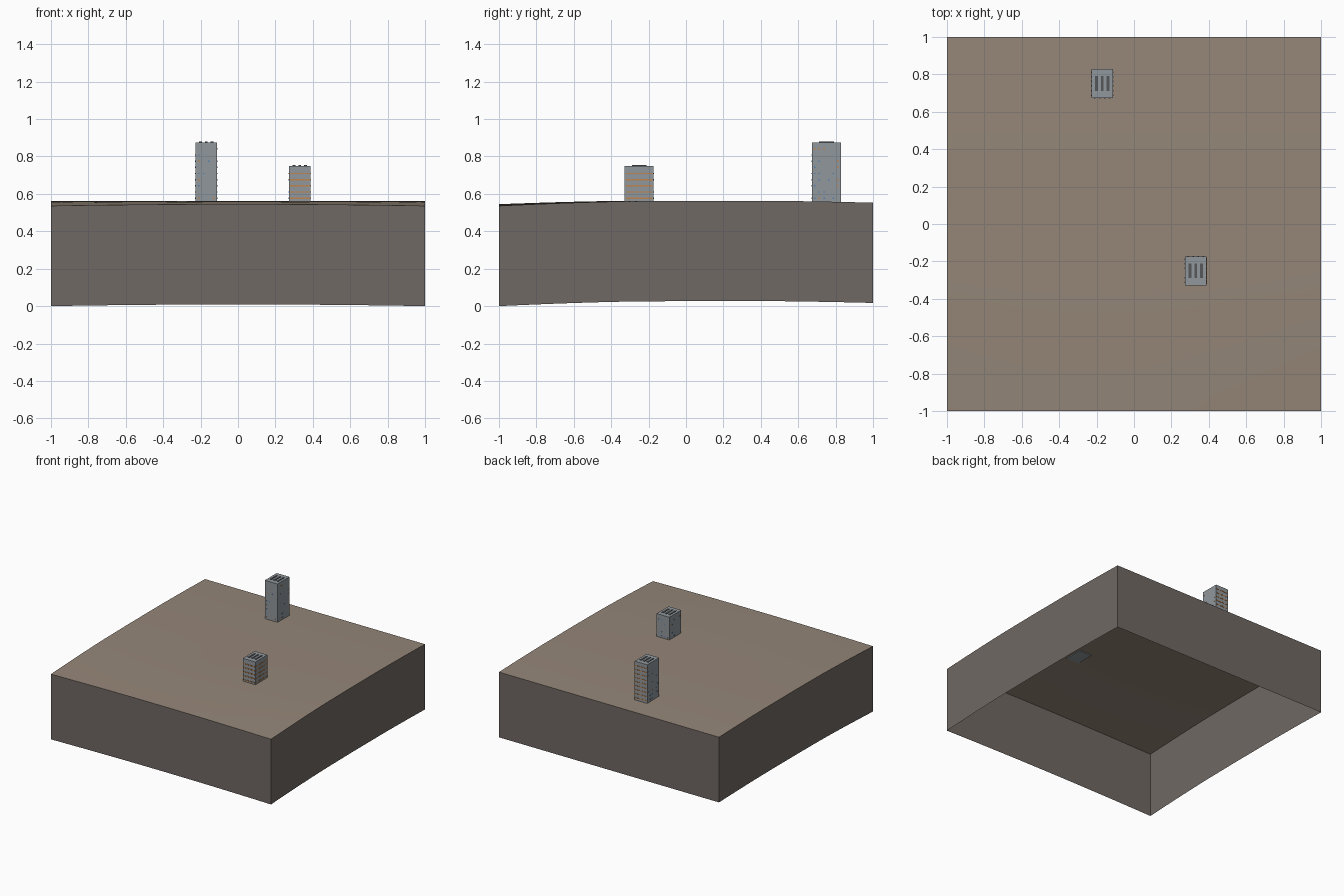
import bpy, bmesh, random
from mathutils import Matrix, Vector

random.seed(4)
if "Cube" in bpy.data.objects:
    bpy.data.objects.remove(bpy.data.objects["Cube"], do_unlink=True)


def material(name, rgb):
    m = bpy.data.materials.new(name)
    m.use_nodes = True
    m.diffuse_color = (*rgb, 1)
    m.node_tree.nodes["Principled BSDF"].inputs["Base Color"].default_value = (*rgb, 1)
    return m


earth = material("brown_earth", (0.30, 0.24, 0.19))
soil = material("dark_soil", (0.16, 0.14, 0.125))
concrete = material("grey_concrete", (0.28, 0.31, 0.33))
vent = material("dark_vent", (0.09, 0.095, 0.10))
orange = material("orange_light", (0.55, 0.22, 0.06))
blue = material("blue_glass", (0.08, 0.22, 0.48))


def finish(name, bm, *mats):
    mesh = bpy.data.meshes.new(name)
    bm.to_mesh(mesh)
    bm.free()
    for m in mats:
        mesh.materials.append(m)
    ob = bpy.data.objects.new(name, mesh)
    bpy.context.collection.objects.link(ob)
    return ob


def box(bm, centre, size, index=0):
    mat = Matrix.Translation(centre) @ Matrix.Diagonal((*size, 1))
    made = bmesh.ops.create_cube(bm, size=1, matrix=mat)
    for f in {f for v in made["verts"] for f in v.link_faces}:
        f.material_index = index


def height(x, y):
    front = max(0, (-y - 0.3) / 0.7) ** 1.5
    back = max(0, (y - 0.4) / 0.6) ** 1.5
    return 0.563 - 0.018 * front - 0.01 * back - 0.009 * x * x * max(0, -y)


# Gently rolling ground surface
bm = bmesh.new()
bmesh.ops.create_grid(bm, x_segments=24, y_segments=24, size=1)
for v in bm.verts:
    v.co.z = height(v.co.x, v.co.y)
for f in bm.faces:
    f.smooth = True

# Open-bottomed skirt that follows the ground's rim
skirt = bmesh.new()
depth = 0.536
for e in bm.edges:
    if e.is_boundary:
        loop = e.link_loops[0]
        a, b = loop.vert.co, loop.link_loop_next.vert.co
        down = Vector((0, 0, depth))
        skirt.faces.new([skirt.verts.new(p) for p in (b, a, a - down, b - down)])
bmesh.ops.remove_doubles(skirt, verts=skirt.verts, dist=0.0001)
finish("ground", bm, earth)
finish("ground_skirt", skirt, soil)

WIDE, DEEP, BASE, ROW = 0.115, 0.155, 0.557, 0.033
SIDES = {"front": (0, -1), "back": (0, 1), "right": (1, 0), "left": (-1, 0)}


def tower(name, x, y, top, lit_sides):
    # Plain shaft
    bm = bmesh.new()
    box(bm, (x, y, (BASE + top) / 2), (WIDE, DEEP, top - BASE))
    finish(name + "_shaft", bm, concrete)

    # Roof vents
    bm = bmesh.new()
    for i in (-1, 0, 1):
        box(bm, (x + i * 0.031, y, top + 0.001), (0.015, 0.08, 0.006))
    finish(name + "_roof_vents", bm, vent)

    # Window rows: lit bands on some sides, scattered panes on the others
    bm = bmesh.new()
    rows = int((top - BASE - 0.01) / ROW)
    for side, (nx, ny) in SIDES.items():
        span = DEEP if nx else WIDE
        count = 6 if nx else 4
        for r in range(rows):
            z = BASE + 0.02 + r * ROW
            for c in range(count):
                lit = side in lit_sides
                if not lit and random.random() > 0.3:
                    continue
                along = ((c + 0.5) / count - 0.5) * span * 0.94
                wide = span * 0.94 / count - 0.004 if lit else 0.008
                pos = (x + nx * WIDE / 2 + abs(ny) * along,
                       y + ny * DEEP / 2 + abs(nx) * along, z)
                size = (0.004, wide, 0.007) if nx else (wide, 0.004, 0.007)
                tint = 0 if lit else random.choice((0, 1, 1))
                box(bm, pos, size, tint)
    finish(name + "_windows", bm, orange, blue)


tower("tall_tower", -0.17, 0.75, 0.875, ("back",))
tower("short_tower", 0.33, -0.25, 0.75, ("front", "right"))
